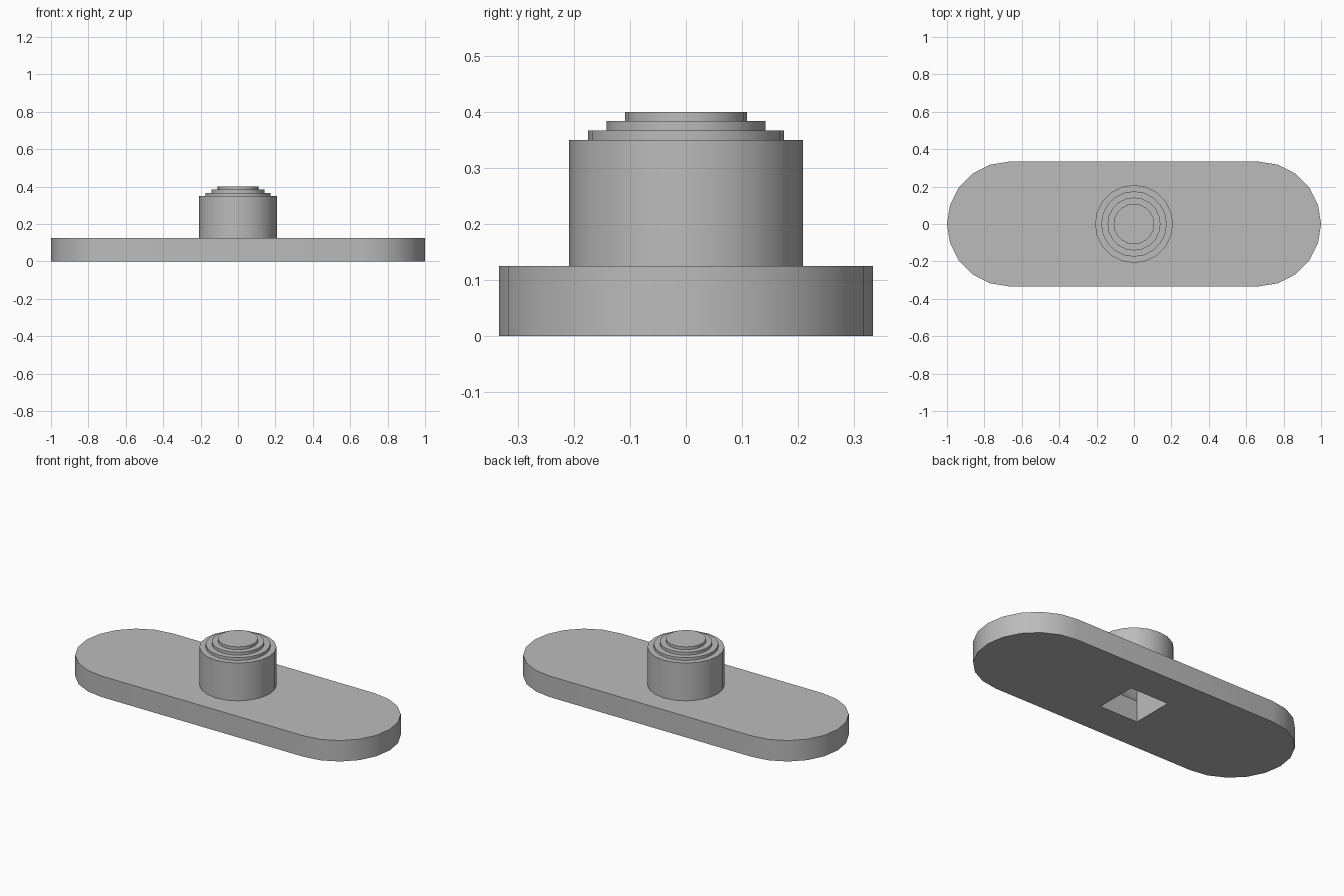
import bpy, bmesh
from math import sin, cos, pi, radians

cube = bpy.data.objects.get("Cube")
if cube:
    bpy.data.objects.remove(cube, do_unlink=True)

U = 1 / 24          # design unit
SIDES = 20          # sides of every round part

grey = bpy.data.materials.new("plain grey")
grey.use_nodes = True
colour = (0.5, 0.5, 0.5, 1)
grey.diffuse_color = colour
grey.node_tree.nodes["Principled BSDF"].inputs["Base Color"].default_value = colour


def ring(r, n=SIDES, turn=0.0):
    return [(r * cos(2 * pi * i / n + turn), r * sin(2 * pi * i / n + turn)) for i in range(n)]


def stadium(half, r):
    # two half circles joined by straight sides
    step = pi / (SIDES // 2)
    arc = [(half + r * sin(i * step), -r * cos(i * step)) for i in range(SIDES // 2 + 1)]
    return arc + [(-x, -y) for x, y in arc]


def stack(name, levels, sharp=30):
    """Solid skinned through (outline, height) levels, capped at both ends."""
    bm = bmesh.new()
    loops = [[bm.verts.new((x, y, z)) for x, y in outline] for outline, z in levels]
    n = len(loops[0])
    for low, high in zip(loops, loops[1:]):
        for i in range(n):
            j = (i + 1) % n
            bm.faces.new((low[i], low[j], high[j], high[i]))
    bm.faces.new(loops[0][::-1])
    bm.faces.new(loops[-1])
    bmesh.ops.recalc_face_normals(bm, faces=bm.faces)
    mesh = bpy.data.meshes.new(name)
    bm.to_mesh(mesh)
    bm.free()
    mesh.materials.append(grey)
    obj = bpy.data.objects.new(name, mesh)
    bpy.context.collection.objects.link(obj)
    bpy.ops.object.select_all(action="DESELECT")
    obj.select_set(True)
    bpy.context.view_layer.objects.active = obj
    bpy.ops.object.shade_smooth_by_angle(angle=radians(sharp))
    return obj


# Square socket cutter, running from below the plate up into the post
socket = stack("socket_cutter", [(ring(3 * U * 2 ** 0.5, 4, pi / 4), z) for z in (-U, 7 * U)])
socket.hide_render = True
socket.hide_viewport = True
socket.display_type = "WIRE"

# Long round-ended base plate
plate = stack("base_plate", [(stadium(16 * U, 8 * U), z) for z in (0, 3 * U)])

# Post with three shallow steps narrowing to the top
levels = []
bottom = 3 * U
for radius, top in ((5, 8.4), (4.2, 8.8), (3.4, 9.2), (2.6, 9.6)):
    outline = ring(radius * U)
    levels += [(outline, bottom), (outline, top * U)]
    bottom = top * U
post = stack("stepped_post", levels)

# Cut the socket through both parts
for part in (plate, post):
    cut = part.modifiers.new("socket", "BOOLEAN")
    cut.operation = "DIFFERENCE"
    cut.solver = "EXACT"
    cut.object = socket
